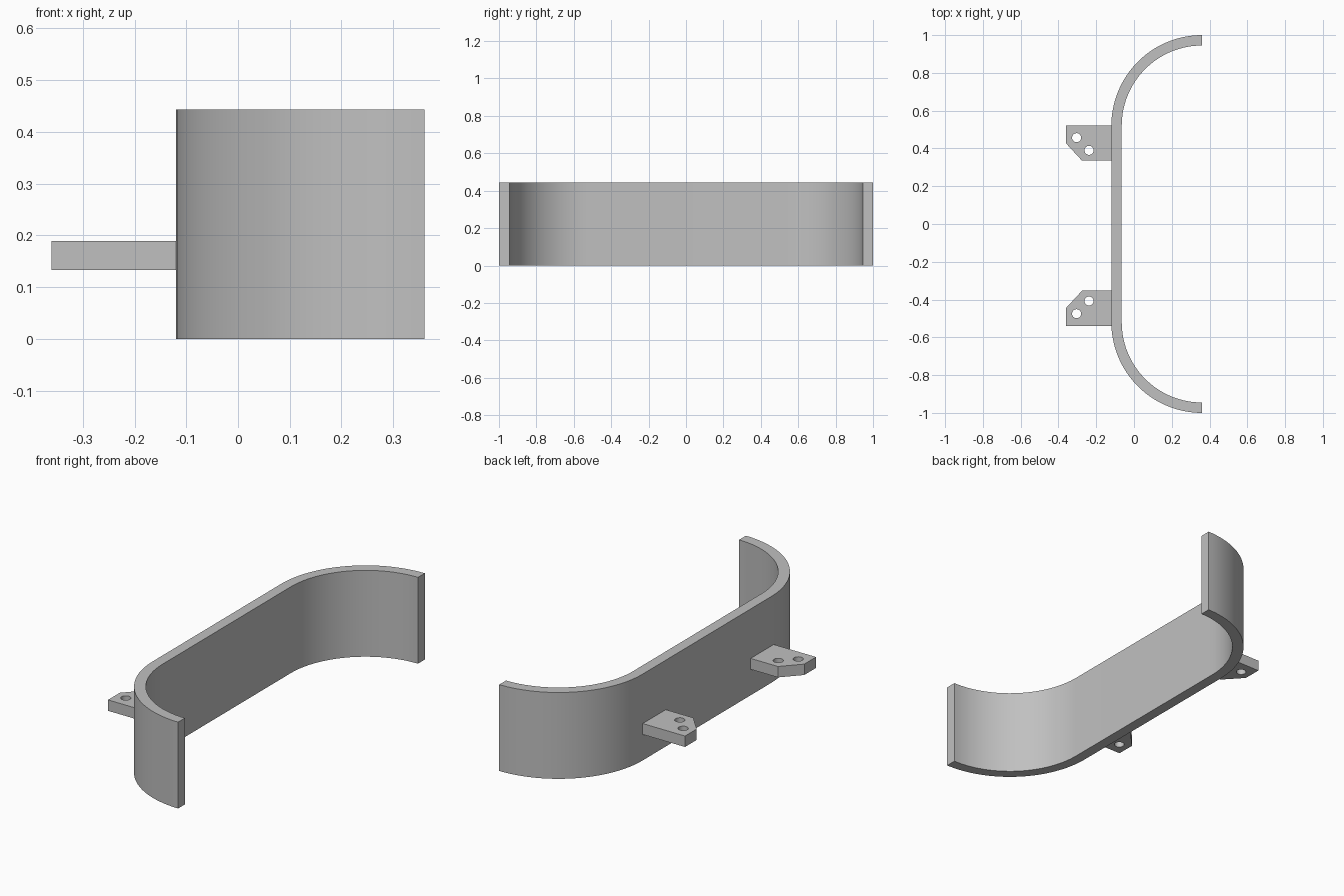
import bpy, bmesh
from math import sin, cos, pi, radians

cube = bpy.data.objects.get("Cube")
if cube:
    bpy.data.objects.remove(cube, do_unlink=True)

# Plain grey metal
grey = bpy.data.materials.new("plain_grey")
grey.use_nodes = True
colour = (0.53, 0.53, 0.53, 1)
grey.diffuse_color = colour
grey.node_tree.nodes["Principled BSDF"].inputs["Base Color"].default_value = colour


def arc(cx, cy, r, start, end, steps):
    """Points along an arc, angles in degrees."""
    angles = [radians(start + (end - start) * i / steps) for i in range(steps + 1)]
    return [(cx + r * cos(a), cy + r * sin(a)) for a in angles]


def plate(name, loops, bottom, top):
    """Extrude a closed outline, with optional hole loops, between two heights."""
    curve = bpy.data.curves.new(name, "CURVE")
    curve.dimensions = "2D"
    curve.fill_mode = "BOTH"
    curve.extrude = (top - bottom) / 2
    for loop in loops:
        spline = curve.splines.new("POLY")
        spline.points.add(len(loop) - 1)
        for point, (x, y) in zip(spline.points, loop):
            point.co = (x, y, 0, 1)
        spline.use_cyclic_u = True
    obj = bpy.data.objects.new(name, curve)
    obj.location.z = (top + bottom) / 2
    bpy.context.collection.objects.link(obj)
    bpy.ops.object.select_all(action="DESELECT")
    obj.select_set(True)
    bpy.context.view_layer.objects.active = obj
    bpy.ops.object.convert(target="MESH")
    obj = bpy.context.object
    obj.name = name

    # Weld caps to walls and face everything outwards
    bm = bmesh.new()
    bm.from_mesh(obj.data)
    bmesh.ops.remove_doubles(bm, verts=bm.verts, dist=0.0001)
    bmesh.ops.recalc_face_normals(bm, faces=bm.faces)
    bm.to_mesh(obj.data)
    bm.free()
    obj.data.materials.clear()
    obj.data.materials.append(grey)
    bpy.ops.object.shade_smooth_by_angle(angle=radians(30))
    return obj


# Curved band: straight back wall with a quarter turn at each end
END_X, BEND_Y, OUTER, INNER = 0.36, 0.52, 0.48, 0.425


def band_side(r):
    return arc(END_X, BEND_Y, r, 90, 180, 32) + arc(END_X, -BEND_Y, r, 180, 270, 32)


plate("curved_band", [band_side(OUTER) + band_side(INNER)[::-1]], 0, 0.443)

# Mounting tabs: clipped corner and two screw holes
tab = [(-0.10, 0.335), (-0.275, 0.335), (-0.36, 0.427), (-0.36, 0.522), (-0.10, 0.522)]
holes = [(-0.304, 0.457), (-0.238, 0.39)]
for name, side, shift in (("back_tab", 1, 0), ("front_tab", -1, -0.018)):
    loops = [tab] + [arc(x, y, 0.024, 0, 345, 23) for x, y in holes]
    plate(name, [[(x, side * y + shift) for x, y in loop] for loop in loops], 0.133, 0.189)
